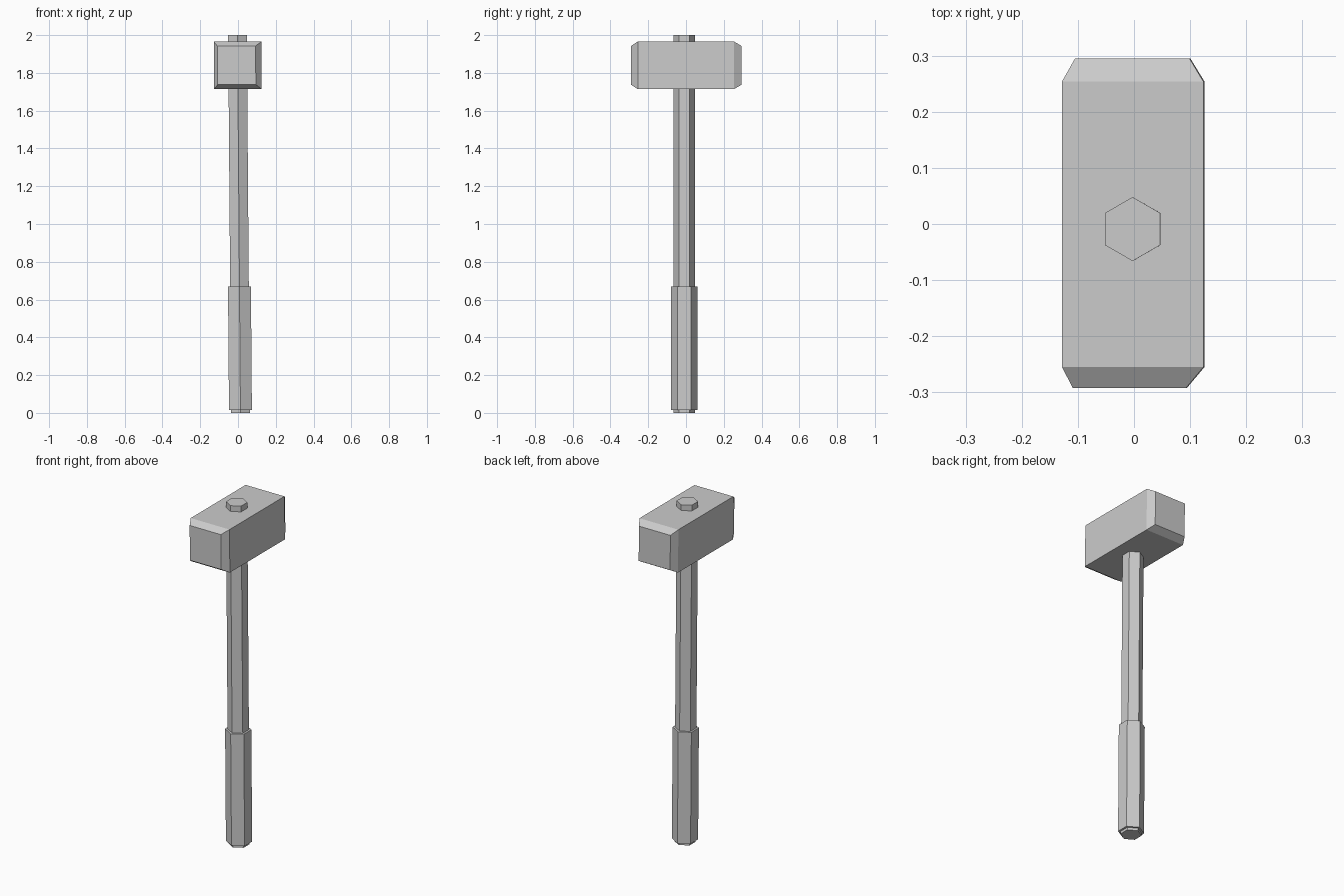
import bpy
import bmesh
import math

cube = bpy.data.objects.get("Cube")
if cube:
    bpy.data.objects.remove(cube, do_unlink=True)

GREY = (0.6, 0.6, 0.6, 1.0)
grey = bpy.data.materials.new("plain grey")
grey.use_nodes = True
grey.diffuse_color = GREY
grey.node_tree.nodes["Principled BSDF"].inputs["Base Color"].default_value = GREY


def lean(x, z):
    """Slight sideways lean shared by every part."""
    return x + 0.013 - 0.0078 * z


def loft(name, rings):
    """Solid with flat faces that joins successive rings and caps both ends."""
    bm = bmesh.new()
    loops = [[bm.verts.new((lean(x, z), y, z)) for x, y, z in ring] for ring in rings]
    count = len(loops[0])
    for a, b in zip(loops, loops[1:]):
        for i in range(count):
            j = (i + 1) % count
            bm.faces.new((a[i], a[j], b[j], b[i]))
    bm.faces.new(loops[0])
    bm.faces.new(loops[-1])
    bmesh.ops.recalc_face_normals(bm, faces=bm.faces)
    mesh = bpy.data.meshes.new(name)
    bm.to_mesh(mesh)
    bm.free()
    mesh.materials.append(grey)
    obj = bpy.data.objects.new(name, mesh)
    bpy.context.collection.objects.link(obj)
    return obj


def hexagon(radius, z):
    """Horizontal hexagon with corners towards front and back."""
    angles = [math.radians(30 + 60 * i) for i in range(6)]
    return [(radius * math.cos(a), radius * math.sin(a) - 0.009, z) for a in angles]


def rectangle(left, right, bottom, top, y):
    """Upright rectangle facing along y."""
    return [(left, y, bottom), (right, y, bottom), (right, y, top), (left, y, top)]


# Handle: long hexagonal shaft passing through the head, and a thicker grip
loft("shaft", [hexagon(0.057, 0), hexagon(0.057, 2)])
loft("grip", [hexagon(0.07, 0.015), hexagon(0.07, 0.67)])

# Head: square block with chamfered striking faces
loft("hammer_head", [
    rectangle(-0.107, 0.095, 1.738, 1.942, -0.292),
    rectangle(-0.126, 0.126, 1.714, 1.966, -0.255),
    rectangle(-0.126, 0.126, 1.714, 1.966, 0.254),
    rectangle(-0.103, 0.101, 1.738, 1.942, 0.295),
])
